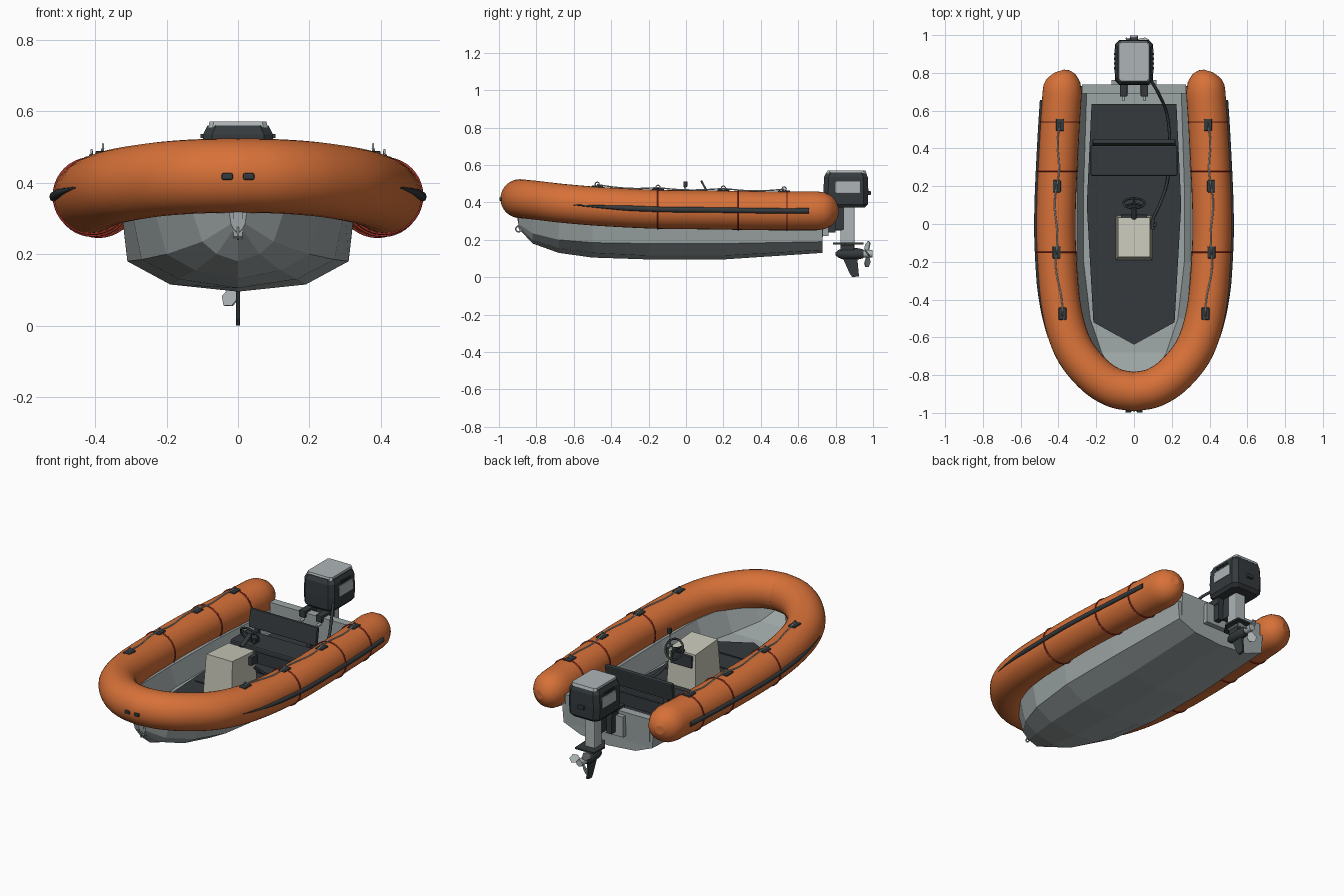
import bpy, bmesh
from math import pi, sin, cos, radians
from mathutils import Vector as V, Matrix, Euler

if "Cube" in bpy.data.objects:
    bpy.data.objects.remove(bpy.data.objects["Cube"])

def mat(name, c):
    m = bpy.data.materials.new(name)
    m.diffuse_color = (*c, 1)
    m.use_nodes = True
    m.node_tree.nodes["Principled BSDF"].inputs["Base Color"].default_value = m.diffuse_color
    return m
ORANGE = mat("orange_fabric", (0.68, 0.165, 0.04))
RED = mat("red_band", (0.35, 0.03, 0.02))
DARK = mat("dark_rubber", (0.035, 0.042, 0.046))
GREY = mat("hull_grey", (0.34, 0.38, 0.38))
LIGHT = mat("light_metal", (0.42, 0.46, 0.47))
CREAM = mat("console_cream", (0.58, 0.58, 0.49))

def finish(name, bm, m, smooth=False, bevel=0):
    bmesh.ops.recalc_face_normals(bm, faces=bm.faces)
    me = bpy.data.meshes.new(name)
    bm.to_mesh(me)
    bm.free()
    for p in me.polygons:
        p.use_smooth = smooth and len(p.vertices) == 4
    me.materials.append(m)
    ob = bpy.data.objects.new(name, me)
    bpy.context.collection.objects.link(ob)
    if bevel:
        b = ob.modifiers.new("bevel", 'BEVEL')
        b.width, b.segments = bevel, 2
    return ob

def loft(name, rings, m, smooth=False, bevel=0):
    bm = bmesh.new()
    rv = [[bm.verts.new(p) for p in r] for r in rings]
    n = len(rv[0])
    for a, b in zip(rv, rv[1:]):
        for i in range(n):
            j = (i + 1) % n
            bm.faces.new((a[i], a[j], b[j], b[i]))
    bm.faces.new(rv[0])
    bm.faces.new(rv[-1])
    return finish(name, bm, m, smooth, bevel)

def box(name, lo, hi, m, bevel=0, rot=(0, 0, 0)):
    bm = bmesh.new()
    lo, hi = V(lo), V(hi)
    mx = Matrix.Translation((lo + hi) / 2) @ Euler(rot).to_matrix().to_4x4() @ Matrix.Diagonal((*(hi - lo), 1))
    bmesh.ops.create_cube(bm, size=1, matrix=mx)
    return finish(name, bm, m, False, bevel)

def prism_x(name, yz, hw, m, bevel=0, x=0):
    return loft(name, [[(x + s * hw, y, z) for y, z in yz] for s in (-1, 1)], m, False, bevel)

def spline(pts, k=6):
    pts = [V(p) for p in pts]
    q = [2 * pts[0] - pts[1]] + pts + [2 * pts[-1] - pts[-2]]
    out = []
    for a, b, c, d in zip(q, q[1:], q[2:], q[3:]):
        for i in range(k):
            t = i / k
            out.append(0.5 * (2 * b + (c - a) * t + (2 * a - 5 * b + 4 * c - d) * t * t + (3 * b - a - 3 * c + d) * t ** 3))
    return out + [pts[-1]]

def sweep(name, pts, radii, m, n=8, flat=1):
    rings = []
    for i, p in enumerate(pts):
        t = (pts[min(i + 1, len(pts) - 1)] - pts[max(i - 1, 0)]).normalized()
        s = t.cross(V((0, 0, 1))).normalized()
        u = s.cross(t)
        r = radii[i] if isinstance(radii, list) else radii
        rings.append([p + s * r * flat * cos(2 * pi * k / n) + u * r * sin(2 * pi * k / n) for k in range(n)])
    return loft(name, rings, m, True)

def ring(name, c, R, r, m, rot, seg=24):
    bpy.ops.mesh.primitive_torus_add(location=c, rotation=rot, major_radius=R, minor_radius=r,
                                     major_segments=seg, minor_segments=6)
    ob = bpy.context.object
    ob.name = name
    ob.data.materials.append(m)
    ob.data.shade_smooth()

def rod(name, a, b, r, m, n=12):
    a, b = V(a), V(b)
    q = (b - a).to_track_quat('Z', 'Y')
    loft(name, [[p + q @ V((r * cos(2 * pi * k / n), r * sin(2 * pi * k / n), 0)) for k in range(n)] for p in (a, b)], m, True)

# inflatable collar: U-shaped tube with domed stern ends
R = 0.104
half = [(.38, .70, .355), (.396, .45, .355), (.412, .1, .36), (.41, -.15, .363), (.385, -.44, .377),
        (.325, -.65, .394), (.22, -.79, .41), (.11, -.865, .418), (0, -.888, .42)]
side = spline(half)
main = side + [V((-p.x, p.y, p.z)) for p in side[-2::-1]]
caps = [((.394, .81, .355), .025), ((.391, .80, .355), .052), ((.386, .78, .355), .078), ((.382, .745, .355), .097)]
end_r = [V(p) for p, r in caps]
end_l = [V((-p.x, p.y, p.z)) for p in end_r[::-1]]
rr = [r for p, r in caps]
sweep("inflatable_collar", end_r + main + end_l, rr + [R] * len(main) + rr[::-1], ORANGE, 32)

def at(y):
    for a, b in zip(side, side[1:]):
        if b.y <= y <= a.y:
            return a.lerp(b, (a.y - y) / (a.y - b.y))
    return side[0].copy()

# faceted hull with open inside
rows = [(.73, .30, .30, .29, .19, .18, .145, .13, .20), (.2, .325, .31, .31, .18, .19, .115, .095, .20),
        (-.2, .325, .315, .31, .18, .19, .115, .095, .20), (-.5, .30, .33, .27, .185, .165, .13, .105, .20),
        (-.68, .24, .345, .20, .20, .12, .155, .13, .21), (-.82, .14, .355, .10, .235, .06, .20, .18, .25),
        (-.895, .03, .36, .02, .285, .012, .27, .26, .32)]
rings = []
for y, gx, gz, cx, cz, lx, lz, kz, fz in rows:
    h = [(lx, lz), (cx, cz), (gx, gz), (gx * .93, gz), (cx * .86, fz)]
    rings.append([(0, y, kz)] + [(x, y, z) for x, z in h] + [(0, y, fz)] + [(-x, y, z) for x, z in h[::-1]])
loft("hull", rings, GREY)
prism_x("transom", [(.69, .19), (.73, .19), (.738, .36), (.69, .36)], .275, GREY)
box("motor_pad", (-.12, .73, .22), (.12, .762, .34), GREY)

# deck mat with ribs
deck = [(.225, .635), (.25, .1), (.215, -.52), (0, -.64), (-.215, -.52), (-.25, .1), (-.225, .635)]
loft("deck_mat", [[(x, y, z) for x, y in deck] for z in (.195, .213)], DARK)
for i, y in enumerate((.51, .18, -.10, -.28, -.43)):
    box(f"deck_rib_{i}", (-.21, y - .004, .21), (.21, y + .004, .217), DARK)

# bench seat
box("seat_base", (-.215, .275, .21), (.215, .41, .285), DARK)
box("seat_cushion", (-.23, .255, .285), (.23, .415, .32), DARK, .008)
box("seat_back", (-.22, .418, .335), (.22, .442, .44), DARK, .006, (radians(-8), 0, 0))
for s in (-1, 1):
    box(f"seat_back_post_{s}", (s * .17 - .012, .415, .25), (s * .17 + .012, .435, .36), DARK)

# steering console, wheel and throttle
def rect(hw, y0, y1, z0, z1):
    return [(-hw, y0, z0), (hw, y0, z0), (hw, y1, z1), (-hw, y1, z1)]
loft("console", [rect(.095, -.19, .045, .21, .21), rect(.085, -.175, .035, .435, .42)], CREAM)
box("console_dash", (-.07, .03, .34), (.07, .05, .41), DARK, .004)
wc, wrot = V((0, .11, .462)), (radians(-62), 0, 0)
ring("steering_wheel", wc, .056, .006, DARK, wrot)
for k in range(3):
    a = 2 * pi * k / 3 + pi / 2
    rod(f"wheel_spoke_{k}", wc, wc + Euler(wrot).to_matrix() @ V((.054 * cos(a), .054 * sin(a), 0)), .005, DARK, 6)
rod("steering_column", (0, .03, .42), wc, .013, DARK)
box("throttle_box", (.088, -.03, .36), (.112, .03, .41), DARK, .004)
rod("throttle_lever", (.105, 0, .39), (.11, -.005, .49), .005, LIGHT, 8)
box("throttle_grip", (.10, -.013, .482), (.12, .007, .513), DARK, .003)
sweep("control_cable", spline([(.095, .02, .33), (.13, .09, .27), (.175, .22, .24), (.19, .40, .24), (.175, .58, .28),
                               (.13, .69, .38), (.09, .76, .42)]), .008, DARK)

# fittings along each collar side
for s in (-1, 1):
    tag = "right" if s > 0 else "left"
    # rubbing strake, tapered at the bow end
    pts = []
    for i in range(25):
        y = .65 - 1.22 * i / 24
        t = (at(y + .02) - at(y - .02)).normalized()
        p = at(y) + V((t.y, -t.x, 0)).normalized() * R
        pts.append(V((s * p.x, p.y, p.z)))
    sweep(f"rub_strake_{tag}", pts, [.014 * min(1, .15 + (24 - i) / 6) for i in range(25)], DARK, 8, .8)
    for i, y in enumerate((.54, .28, -.15)):
        p = at(y)
        ring(f"collar_band_{tag}_{i}", (s * p.x, y, p.z), R + .001, .0045, RED, (pi / 2, 0, 0), 40)
    # line brackets with eyes, and grab lines between them
    eyes = []
    for i, y in enumerate((.525, .20, -.15, -.475)):
        p = at(y)
        x, z = s * p.x, p.z + R
        box(f"line_bracket_{tag}_{i}", (x - .021, y - .032, z - .008), (x + .021, y + .032, z + .006), DARK, .004)
        ring(f"line_eye_{tag}_{i}", (x, y, z + .014), .011, .003, LIGHT, (0, pi / 2, 0), 12)
        eyes.append(V((x, y, z + .012)))
    for i, (a, b) in enumerate(zip(eyes, eyes[1:])):
        line = []
        for k in range(13):
            f = k / 12
            p = at(a.y + (b.y - a.y) * f)
            line.append(V((s * (p.x + .008 * sin(2 * pi * f)), p.y, p.z + R + .012 - .010 * sin(pi * f))))
        sweep(f"grab_line_{tag}_{i}", line, .004, LIGHT, 6)
    box(f"bow_chock_{tag}", (s * .03 - .016, -.998, .408), (s * .03 + .016, -.975, .427), DARK, .005)

# bow eye
prism_x("bow_plate", [(-.905, .33), (-.89, .33), (-.87, .24), (-.89, .25)], .012, LIGHT)
ring("bow_eye", (0, -.895, .258), .015, .004, LIGHT, (0, pi / 2, 0), 16)

# outboard motor head
def rrect(hx, y0, y1, z, c=.025):
    return [(-hx + c, y0, z), (hx - c, y0, z), (hx, y0 + c, z), (hx, y1 - c, z),
            (hx - c, y1, z), (-hx + c, y1, z), (-hx, y1 - c, z), (-hx, y0 + c, z)]
loft("motor_cowl", [rrect(.085, .75, .955, .372), rrect(.099, .737, .973, .39), rrect(.101, .735, .975, .46),
                    rrect(.098, .738, .972, .535), rrect(.086, .75, .962, .56)], DARK)
loft("cowl_top_panel", [rrect(.083, .752, .965, .555, .012), rrect(.08, .757, .96, .571, .012)], LIGHT)
for s in (-1, 1):
    box(f"cowl_side_panel_{s}", (s * .1 - .004, .80, .45), (s * .1 + .004, .93, .512), LIGHT, .002)
    for k in range(4):
        y = .825 + .025 * k
        box(f"cowl_vent_{s}_{k}", (s * .1 - .005, y - .006, .525), (s * .1 + .005, y + .006, .537), DARK)
    box(f"clamp_bracket_{s}", (s * .055 - .02, .675, .335), (s * .055 + .02, .80, .375), DARK, .004)
    box(f"clamp_plate_{s}", (s * .055 - .016, .762, .24), (s * .055 + .016, .80, .36), DARK)
    rod(f"clamp_screw_{s}", (s * .055, .655, .32), (s * .055, .70, .32), .008, LIGHT)
box("cowl_latch", (-.02, .97, .44), (.02, .988, .462), DARK, .003)

# leg, plate, gearcase and skeg
box("swivel_bracket", (-.035, .78, .25), (.035, .845, .38), DARK, .005)
box("motor_leg", (-.033, .825, .17), (.033, .902, .385), LIGHT, .008)
loft("cavitation_plate", [[(-.02, .785, z), (.02, .785, z), (.065, .85, z), (.06, .95, z), (-.06, .95, z), (-.065, .85, z)]
                          for z in (.176, .186)], DARK)
box("lower_leg", (-.02, .825, .12), (.02, .90, .18), DARK, .004)
sweep("gearcase", [V((0, y, .125)) for y in (.80, .815, .84, .92, .95)], [.008, .021, .03, .03, .023], DARK, 12)
prism_x("skeg", [(.835, .11), (.915, .11), (.925, .005), (.89, 0), (.875, .02)], .006, DARK)

# propeller
rod("propeller_hub", (0, .945, .125), (0, .997, .125), .02, LIGHT)
blade = [(-.008, .012), (-.026, .045), (-.018, .07), (.008, .079), (.026, .058), (.01, .012)]
for k in range(3):
    mx = Matrix.Translation((0, .97, .125)) @ Matrix.Rotation(radians(205 + 120 * k), 4, 'Y') @ Matrix.Rotation(radians(35), 4, 'Z')
    loft(f"propeller_blade_{k}", [[mx @ V((x, d, z)) for x, z in blade] for d in (-.003, .003)], LIGHT)
